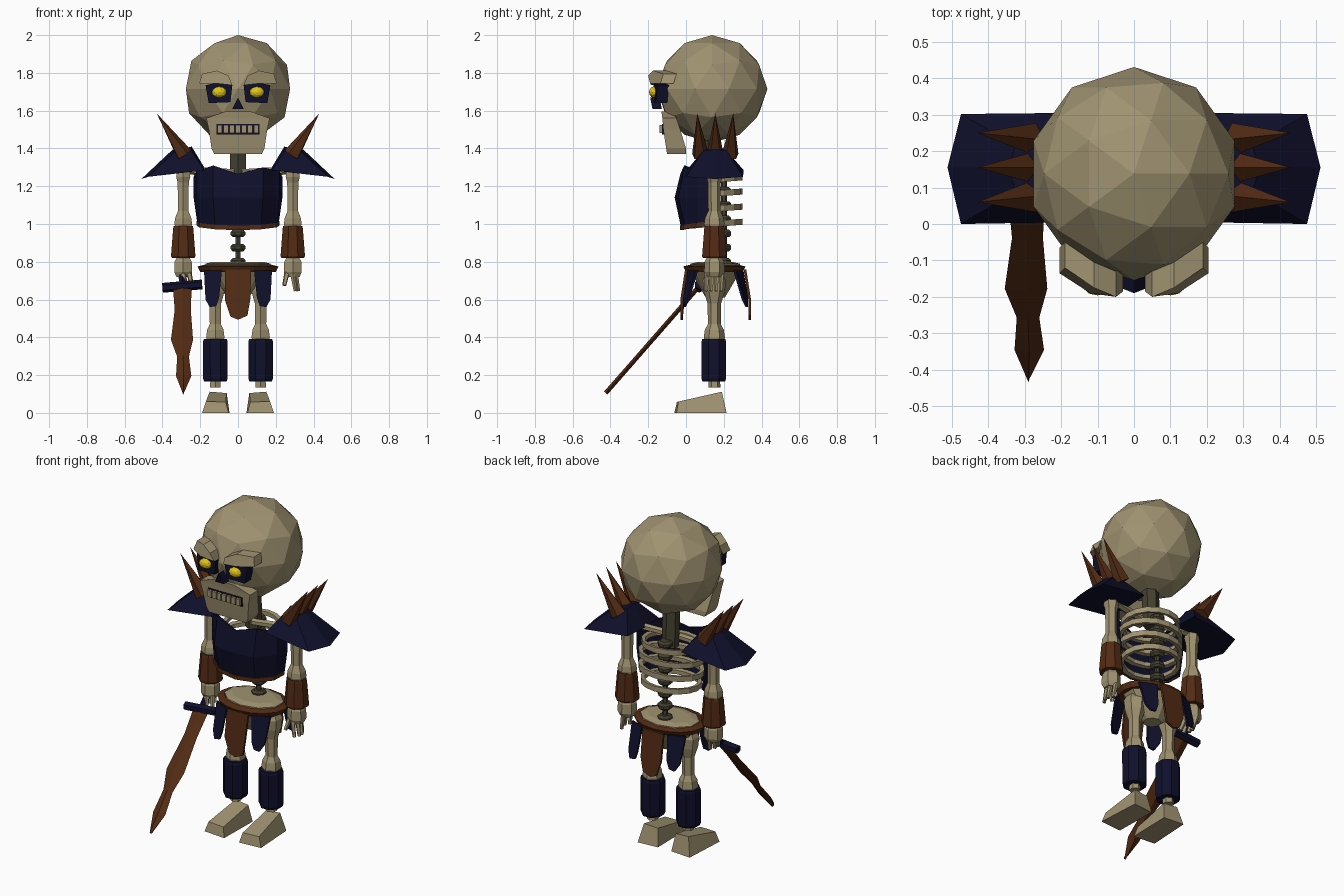
import bpy, bmesh, math
from mathutils import Vector

if "Cube" in bpy.data.objects:
    bpy.data.objects.remove(bpy.data.objects["Cube"])


def material(name, rgb):
    m = bpy.data.materials.new(name)
    m.use_nodes = True
    m.diffuse_color = (*rgb, 1)
    m.node_tree.nodes["Principled BSDF"].inputs["Base Color"].default_value = (*rgb, 1)
    return m


bone = material("bone", (0.35, 0.29, 0.165))
old_bone = material("dark_bone", (0.06, 0.052, 0.03))
navy = material("navy", (0.005, 0.005, 0.025))
brown = material("brown", (0.085, 0.024, 0.007))
yellow = material("yellow", (0.75, 0.55, 0.01))


def finish(name, bm, mat):
    bmesh.ops.recalc_face_normals(bm, faces=bm.faces)
    me = bpy.data.meshes.new(name)
    bm.to_mesh(me)
    bm.free()
    me.materials.append(mat)
    ob = bpy.data.objects.new(name, me)
    bpy.context.collection.objects.link(ob)
    return ob


def loft(name, rings, mat, closed=True, caps=True):
    """Skin a list of point rings."""
    bm = bmesh.new()
    rows = [[bm.verts.new(p) for p in r] for r in rings]
    n = len(rows[0])
    for a, b in zip(rows, rows[1:]):
        for i in range(n if closed else n - 1):
            j = (i + 1) % n
            bm.faces.new((a[i], a[j], b[j], b[i]))
    if caps:
        bm.faces.new(rows[0])
        bm.faces.new(rows[-1])
    return finish(name, bm, mat)


def oval(x, y, z, rx, ry, n=6, turn=0.5):
    angles = [2 * math.pi * (i + turn) / n for i in range(n)]
    return [(x + rx * math.cos(a), y + ry * math.sin(a), z) for a in angles]


def rect(x, y0, y1, z, half):
    return [(x - half, y0, z), (x + half, y0, z), (x + half, y1, z), (x - half, y1, z)]


def lathe(name, x, y, profile, mat, n=6):
    """Faceted upright limb from (height, radius) pairs."""
    return loft(name, [oval(x, y, z, r, r, n) for z, r in profile], mat)


def rod(name, p, q, r0, r1, mat, n=6):
    p, q = Vector(p), Vector(q)
    d = q - p
    bm = bmesh.new()
    bmesh.ops.create_cone(bm, cap_ends=True, segments=n, radius1=r0, radius2=r1, depth=d.length)
    rot = d.to_track_quat("Z", "Y")
    for v in bm.verts:
        v.co = rot @ v.co + (p + q) / 2
    return finish(name, bm, mat)


def ball(name, centre, size, mat, sub):
    bm = bmesh.new()
    bmesh.ops.create_icosphere(bm, subdivisions=sub, radius=1)
    for v in bm.verts:
        v.co = Vector(centre) + v.co * Vector(size)
    return finish(name, bm, mat)


def slab(name, outline, thick, mat):
    """Plate with a 3D outline, thickened along y."""
    back = [(x, y + thick, z) for x, y, z in outline]
    return loft(name, [outline, back], mat)


# Head
ball("skull", (0, 0.138, 1.715), (0.29, 0.293, 0.285), bone, 2)
loft("jaw", [rect(0, -0.10, 0.0, 1.37, 0.125), rect(0, -0.105, 0.0, 1.40, 0.14),
             rect(0, -0.12, -0.03, 1.5, 0.155), rect(0, -0.125, -0.05, 1.56, 0.168),
             rect(0, -0.13, -0.07, 1.595, 0.07)], bone)
slab("mouth", [(-.115, -.126, 1.475), (.115, -.126, 1.475), (.115, -.126, 1.53), (-.115, -.126, 1.53)], 0.009, navy)
for i in range(7):
    x = (i - 3) * 0.032
    loft("tooth", [rect(x, -0.14, -0.115, z, 0.0125) for z in (1.483, 1.523)], bone)
slab("nose", [(-.03, -.178, 1.61), (.03, -.178, 1.61), (0, -.19, 1.67)], 0.05, navy)
for s in (-1, 1):
    slab("eye_socket", [(s * .04, -.168, 1.645), (s * .155, -.16, 1.64), (s * .172, -.15, 1.735),
                        (s * .1, -.168, 1.75), (s * .03, -.172, 1.735)], 0.06, navy)
    ball("eye", (s * .10, -.17, 1.698), (.04, .026, .03), yellow, 2)
    slab("brow", [(s * .03, -.185, 1.735), (s * .12, -.19, 1.745), (s * .205, -.135, 1.745), (s * .19, -.12, 1.795),
                  (s * .11, -.175, 1.812), (s * .05, -.20, 1.785)], 0.07, bone)

# Neck and spine
loft("neck", [oval(0, 0.15, 1.22, 0.05, 0.045, 6), oval(0, 0.14, 1.46, 0.05, 0.045, 6)], old_bone)
for i in range(7):
    z = 0.80 + i * 0.075
    loft("vertebra", [oval(0, 0.20, z + dz, r, r, 8)
                      for dz, r in ((-.02, .03), (-.008, .042), (.008, .042), (.02, .03))], old_bone)
    if i:
        rod("spine_disc", (0, 0.20, z - 0.06), (0, 0.20, z - 0.015), 0.016, 0.016, old_bone)

# Rib cage: flattened hoops that sink a little towards the front
for z, w in ((1.235, 0.17), (1.16, 0.195), (1.08, 0.195), (1.0, 0.175)):
    hoop = []
    for i in range(17):
        a = 2 * math.pi * i / 16
        cx, cy = math.cos(a), math.sin(a)
        drop = 0.012 * cy
        hoop.append([(k * cx * w, 0.14 + cy * (0.16 - w + k * w), z + drop + h)
                     for k, h in ((1, -.016), (1, .016), (.87, .012), (.87, -.012))])
    loft("rib", hoop, bone, caps=False)

# Breastplate: open-backed faceted shell, brown hem below
xs = (-1, -0.93, -0.56, 0, 0.56, 0.93, 1)


def chest_row(half, front, heights):
    depths = (0.14, 0.06, front + 0.02, front, front + 0.02, 0.06, 0.14)
    return [(x * half, y, z) for x, y, z in zip(xs, depths, heights)]


rows = [chest_row(0.235, -0.03, (1.25, 1.28, 1.31, 1.265, 1.30, 1.28, 1.25)),
        chest_row(0.235, -0.06, [1.14] * 7),
        chest_row(0.215, -0.025, (1.0, 0.99, 0.98, 0.975, 0.98, 0.99, 1.0))]
plate = loft("breastplate", rows, navy, closed=False, caps=False)
plate.modifiers.new("thickness", "SOLIDIFY").thickness = 0.012
hem = [[(x * 1.02, y - .006, z + dz) for x, y, z in rows[2]] for dz in (-.008, .016)]
loft("breastplate_hem", hem, brown, closed=False, caps=False).modifiers.new("thickness", "SOLIDIFY").thickness = 0.01

# Pelvis and belt
loft("pelvis", [oval(0, 0.155, z, rx, ry, 10) for z, rx, ry in
                ((.61, .05, .05), (.66, .11, .08), (.745, .18, .13), (.79, .18, .13), (.80, .14, .09))], bone)
belt = []
for i in range(17):
    a = 2 * math.pi * i / 16
    belt.append([(rx * math.cos(a), 0.15 + (rx - .05) * math.sin(a), z)
                 for rx, z in ((.20, .745), (.215, .775), (.175, .785), (.17, .745))])
loft("belt", belt, brown, caps=False)

# Hanging cloth panels at front and back
for d in (-1, 1):
    top, low = 0.15 + d * 0.155, 0.15 + d * 0.18
    slab("loincloth", [(-.07, top, .76), (.07, top, .76), (.065, low, .60), (.05, low, .515),
                       (0, low, .493), (-.04, low, .51), (-.07, low, .60)], 0.014, brown)
    for s in (-1, 1):
        t, b = 0.15 + d * 0.12, 0.15 + d * 0.165
        slab("side_panel", [(s * .085, t + d * .02, .755), (s * .18, t - d * .02, .755), (s * .172, b - d * .02, .60),
                            (s * .15, b, .56), (s * .115, b, .565), (s * .10, b, .61)], 0.014, navy)

for s in (-1, 1):
    side = "left" if s > 0 else "right"
    # Shoulder pad with three spikes
    base = [(s * x, y, z) for x, y, z in ((.18, .005, 1.285), (.475, .0, 1.25), (.512, .155, 1.238),
                                          (.475, .302, 1.25), (.18, .305, 1.285), (.17, .155, 1.285))]
    crown = [(s * x, y, z) for x, y, z in ((.25, .10, 1.395), (.325, .09, 1.39), (.345, .155, 1.395),
                                           (.325, .215, 1.39), (.25, .21, 1.395), (.245, .155, 1.41))]
    loft(side + "_shoulder_pad", [base, crown], navy)
    for y, lean in ((.075, -.015), (.155, 0), (.235, .015)):
        rod(side + "_spike", (s * .285, y, 1.365), (s * .43, y + lean, 1.585), .046, 0, brown, 5)
    rod(side + "_collarbone", (s * .02, .11, 1.27), (s * .28, .15, 1.285), .02, .022, bone)

    # Arm
    ax, ay = s * 0.29, 0.15
    lathe(side + "_upper_arm", ax, ay, ((1.30, .035), (1.25, .043), (1.22, .034), (1.07, .032),
                                        (1.03, .05), (1.0, .054), (.95, .04)), bone)
    lathe(side + "_bracer", ax, ay, ((.99, .055), (.975, .058), (.83, .07), (.82, .065)), brown, 8)
    lathe(side + "_wrist", ax, ay, ((.83, .035), (.80, .052), (.745, .054), (.72, .042)), bone)
    for i in range(4):
        y = ay + (i - 1.5) * 0.026
        x = ax + s * .022 - s * .015 * abs(i - 1.5)
        if s > 0:
            rod("left_finger", (x, y, .735), (x + .015, y - .004, .645), .014, .010, bone, 5)
        else:
            rod("right_finger", (x, y, .735), (x + .01, y - .02, .675), .015, .013, bone, 5)
    rod(side + "_thumb", (ax - s * .03, ay - .02, .745), (ax - s * .045, ay - .045, .675), .015, .011, bone, 5)

    # Leg
    lx = s * 0.12
    lathe(side + "_thigh", lx, 0.15, ((.74, .04), (.70, .062), (.64, .055), (.58, .036), (.47, .034),
                                      (.44, .05), (.40, .056), (.36, .045)), bone)
    lathe(side + "_shin_guard", lx, 0.147, ((.39, .066), (.375, .071), (.18, .07), (.165, .064)), navy, 8)
    lathe(side + "_ankle", lx, 0.15, ((.19, .03), (.135, .032)), bone)
    foot = [[(s * x, y, z) for x, y, z in row] for row in (
        ((.05, -.062, 0), (.19, -.05, 0), (.175, .215, 0), (.045, .205, 0)),
        ((.065, -.048, .058), (.17, -.04, .06), (.15, .19, .112), (.06, .185, .105)))]
    loft(side + "_foot", foot, bone)

# Wavy sword held in the right hand
blade_top, blade_tip = Vector((0, 0.07, 0.67)), Vector((0, -0.425, 0.105))
along = (blade_tip - blade_top).normalized()
normal = along.cross(Vector((1, 0, 0)))
sections = []
for t, a, b in ((0, -.345, -.245), (.22, -.335, -.25), (.5, -.355, -.238),
                (.66, -.322, -.26), (.84, -.328, -.247), (1, -.293, -.287)):
    c = blade_top.lerp(blade_tip, t)
    m = (a + b) / 2
    sections.append([c + Vector((a, 0, 0)), c + Vector((m, 0, 0)) + normal * .012,
                     c + Vector((b, 0, 0)), c + Vector((m, 0, 0)) - normal * .012])
loft("sword_blade", sections, brown)
rod("sword_guard", (-.40, .07, .662), (-.19, .07, .68), .026, .026, navy)
rod("sword_grip", (-.295, .07, .67), (-.295, .17, .78), .018, .018, navy)
